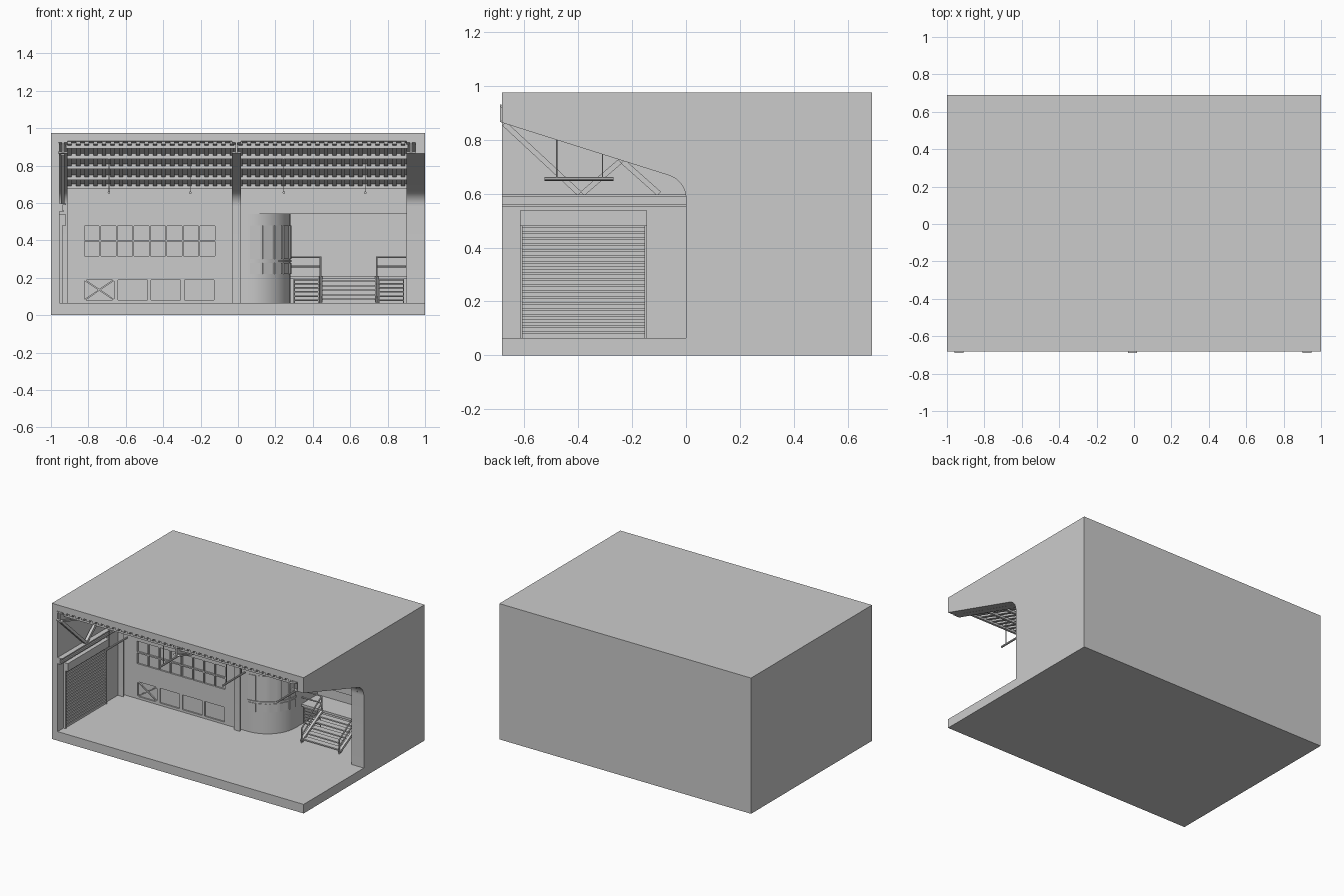
import bpy, bmesh, math
from mathutils import Vector

if "Cube" in bpy.data.objects:
    bpy.data.objects.remove(bpy.data.objects["Cube"])


def finish(name, bm, smooth=False):
    bmesh.ops.recalc_face_normals(bm, faces=bm.faces[:])
    me = bpy.data.meshes.new(name)
    bm.to_mesh(me)
    bm.free()
    ob = bpy.data.objects.new(name, me)
    bpy.context.collection.objects.link(ob)
    if smooth:
        smooth_obj(ob)
    return ob


def activate(ob):
    bpy.ops.object.select_all(action='DESELECT')
    ob.select_set(True)
    bpy.context.view_layer.objects.active = ob


def smooth_obj(ob):
    activate(ob)
    bpy.ops.object.shade_smooth_by_angle(angle=math.radians(30))


def add_prism(bm, axis, pts, a, b):
    # axis 'x': points are (y, z); axis 'z': points are (x, y)
    def at(p, t):
        return (t, p[0], p[1]) if axis == 'x' else (p[0], p[1], t)
    lo = [bm.verts.new(at(p, a)) for p in pts]
    hi = [bm.verts.new(at(p, b)) for p in pts]
    bm.faces.new(lo)
    bm.faces.new(hi[::-1])
    for i in range(len(pts)):
        j = (i + 1) % len(pts)
        bm.faces.new((lo[i], lo[j], hi[j], hi[i]))


def prisms(name, axis, items, smooth=False):
    bm = bmesh.new()
    for pts, a, b in items:
        add_prism(bm, axis, pts, a, b)
    return finish(name, bm, smooth)


def boxes(name, items):
    return prisms(name, 'z', [([(x0, y0), (x1, y0), (x1, y1), (x0, y1)], z0, z1)
                              for x0, x1, y0, y1, z0, z1 in items])


def bars(name, segs, r, n=8):
    # round or square bars between pairs of points
    bm = bmesh.new()
    for p, q in segs:
        p, q = Vector(p), Vector(q)
        d = q - p
        m = d.to_track_quat('Z', 'Y').to_matrix().to_4x4()
        m.translation = (p + q) / 2
        if n == 4:
            from_rot = bmesh.ops.create_cube(bm, size=1)['verts']
            bmesh.ops.scale(bm, verts=from_rot, vec=(2 * r, 2 * r, d.length))
            bmesh.ops.transform(bm, verts=from_rot, matrix=m)
        else:
            bmesh.ops.create_cone(bm, cap_ends=True, segments=n, radius1=r, radius2=r,
                                  depth=d.length, matrix=m)
    return finish(name, bm, n > 4)


def cut(ob, cutter):
    cutter.hide_render = True
    mod = ob.modifiers.new("cut", 'BOOLEAN')
    mod.operation, mod.solver, mod.object = 'DIFFERENCE', 'EXACT', cutter
    activate(ob)
    bpy.ops.object.modifier_apply(modifier=mod.name)
    bpy.data.objects.remove(cutter)


FLOOR, WALL, FRONT = 0.065, 0.03, -0.683


def ceil_z(y):
    return 0.93 - 0.325 * (y - FRONT)


# Rounded inner outline shared by the end wall and steel ribs
arc = [(-0.09 + 0.09 * math.cos(t), 0.582 + 0.09 * math.sin(t))
       for t in [math.radians(72 * i / 8) for i in range(9)]]
inner = [(0, FLOOR)] + arc + [(-0.69, 0.866)]

# Main body, carved into an open-fronted room
body = boxes("building_shell", [(-1, 1, FRONT, 0.69, 0, 0.975)])
cut(body, prisms("room_cutter", 'x', [([(-0.8, FLOOR), (WALL, FLOOR), (WALL, ceil_z(WALL)),
                                        (-0.8, ceil_z(-0.8))], -0.955, 0.95)]))
cut(body, prisms("end_cutter", 'x', [([(-0.8, FLOOR)] + inner + [(-0.8, 0.902)], 0.93, 1.1)]))

# Stair alcove with a rounded corner
CX, CY, R = 0.055, 0.255, 0.225
foot = [(CX, -0.005)] + [(CX + R * math.sin(t), CY - R * math.cos(t))
                         for t in [math.radians(7.5 * i) for i in range(13)]]
foot += [(0.28, 0.5), (0.9, 0.5), (0.9, -0.005)]
cut(body, prisms("alcove_cutter", 'z', [(foot, FLOOR, 0.54)]))

# Window and vent recesses
panes = [(-0.822 + 0.0885 * i, -0.742 + 0.0885 * i, WALL - 0.02, WALL + 0.012, z, z + 0.076)
         for i in range(8) for z in (0.317, 0.402)]
vents = [(-0.82 + 0.178 * i, -0.663 + 0.178 * i, WALL - 0.02, WALL + 0.01, 0.082, 0.188)
         for i in range(4)]
cut(body, boxes("recess_cutter", panes + vents))
smooth_obj(body)

# Crossed bars on the first vent
bars("vent_cross", [((-0.82, 0.034, 0.082), (-0.663, 0.034, 0.188)),
                    ((-0.82, 0.034, 0.188), (-0.663, 0.034, 0.082))], 0.004, 4)

# Curved corner windows and sill band
bm = bmesh.new()
for k in range(5):
    t = math.radians(9 + 18 * k)
    n, s = Vector((math.sin(t), -math.cos(t))), Vector((math.cos(t), math.sin(t)))
    c = Vector((CX, CY)) + n * R
    quad = [c + s * a * 0.027 + n * b for a, b in ((-1, -0.01), (1, -0.01), (1, 0.004), (-1, 0.004))]
    for z0, z1 in ((0.22, 0.28), (0.30, 0.48)):
        add_prism(bm, 'z', quad, z0, z1)
finish("curved_window_panes", bm)
band = [(CX + r * math.sin(t), CY - r * math.cos(t)) for r, seq in
        ((R + 0.006, range(13)), (R - 0.01, range(12, -1, -1)))
        for t in [math.radians(7.5 * i) for i in seq]]
prisms("curved_window_band", 'z', [(band, 0.284, 0.296)], True)

# Steel I-section ribs
top = [(-0.69, 0.932), (WALL, ceil_z(WALL)), (WALL, FLOOR)]
flange = inner + [(y + 0.008, z + 0.009) for y, z in inner[::-1]]
upper = [(-0.69, 0.932), (WALL, ceil_z(WALL)), (WALL, ceil_z(WALL) - 0.01), (-0.69, 0.922)]
for label, x in (("left", -0.935), ("middle", -0.008), ("right", 0.925)):
    w = 0.024
    prisms(label + "_rib", 'x', [(inner + top, x - 0.006, x + 0.006),
                                 (flange, x - w, x + w), (upper, x - w, x + w)], True)

# Ceiling ribs and purlins
bm = bmesh.new()
y0, y1 = FRONT + 0.005, WALL
slope = [(y0, ceil_z(y0)), (y1, ceil_z(y1)), (y1, ceil_z(y1) - 0.014), (y0, ceil_z(y0) - 0.014)]
for i in range(40):
    x = -0.9 + 0.0457 * i
    add_prism(bm, 'x', slope, x - 0.011, x + 0.011)
finish("ceiling_ribs", bm)
boxes("purlins", [(-0.92, 0.91, y - 0.008, y + 0.008, ceil_z(y) - 0.028, ceil_z(y))
                  for y in (-0.65, -0.48, -0.31, -0.13, 0.018)])

# Hanging strip lamps
lamp_x = (-0.69, -0.255, 0.245, 0.68)
bars("lamp_tubes", [((x, -0.525, 0.655), (x, -0.27, 0.655)) for x in lamp_x], 0.007)
bars("lamp_rods", [((x, y, 0.655), (x, y, ceil_z(y) - 0.01)) for x in lamp_x for y in (-0.48, -0.31)],
     0.0025, 6)

# Roller shutter on the left wall
boxes("shutter_housing", [(-0.96, -0.92, -0.617, -0.145, 0.48, 0.537)])
boxes("shutter_frame", [(-0.96, -0.938, -0.617, -0.608, FLOOR, 0.48),
                        (-0.96, -0.938, -0.154, -0.145, FLOOR, 0.48)])
step = (0.48 - FLOOR) / 19
prisms("shutter_slats", 'z', [([(-0.958, -0.608), (-0.944, -0.608), (-0.944, -0.154),
                                (-0.958, -0.154)], FLOOR + step * i, FLOOR + step * (i + 0.72))
                              for i in range(19)])

# Side beam and roof truss
boxes("side_beam", [(-0.96, -0.93, -0.683, 0.0, 0.553, 0.561), (-0.96, -0.938, -0.683, 0.0, 0.56, 0.59),
                    (-0.96, -0.92, -0.683, 0.0, 0.588, 0.597)])
bars("truss_diagonals", [((-0.937, a, za), (-0.937, b, zb)) for a, za, b, zb in
                         ((-0.675, 0.86, -0.395, 0.6), (-0.385, 0.6, -0.245, 0.72),
                          (-0.235, 0.72, -0.1, 0.6))], 0.010, 4)

# Stairs and landing
L, H = 0.32, 0.21
boxes("landing", [(0.28, 0.9, L, 0.5, H - 0.016, H)])
rise, run = (H - FLOOR) / 6, (L - 0.1) / 5
boxes("stair_treads", [(0.447, 0.737, 0.1 + run * i, 0.1 + run * (i + 1), FLOOR + rise * (i + 1) - 0.009,
                        FLOOR + rise * (i + 1)) for i in range(5)])
sides = (0.442, 0.742)
bars("stair_stringers", [((x, 0.09, FLOOR + 0.012), (x, L, H - 0.01)) for x in sides], 0.009, 4)
rails = []
for x in sides:
    rails += [((x, 0.09, FLOOR), (x, 0.09, 0.165)), ((x, L, H - 0.02), (x, L, 0.31)),
              ((x, 0.09, 0.165), (x, L, 0.31)), ((x, 0.09, 0.115), (x, L, 0.26))]
for a, b in ((0.285, 0.442), (0.742, 0.897)):
    rails += [((a, L, z), (b, L, z)) for z in (0.31, 0.26)]
bars("handrails", rails, 0.005)

# Barred guards below the landing
guards = [((a, L, 0.08 + 0.022 * i), (b, L, 0.08 + 0.022 * i))
          for a, b in ((0.30, 0.432), (0.752, 0.885)) for i in range(6)]
guards += [((x, L, FLOOR), (x, L, 0.196)) for x in (0.30, 0.432, 0.752, 0.885)]
bars("landing_guards", guards, 0.004, 6)
